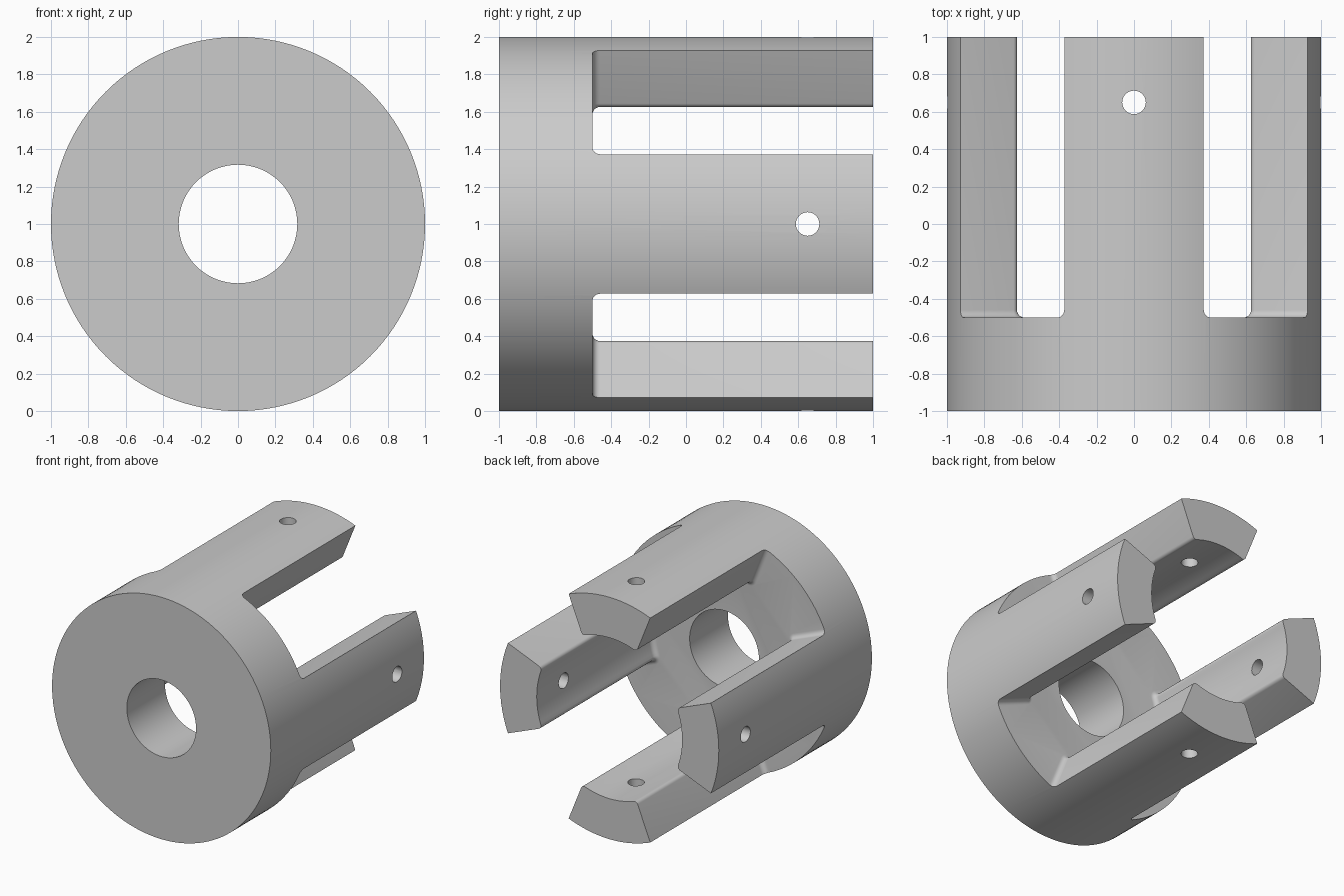
import bpy, bmesh, math
from mathutils import Vector, Matrix

if "Cube" in bpy.data.objects:
    bpy.data.objects.remove(bpy.data.objects["Cube"])

INNER_R = 0.665              # inner radius of the prongs
HALF_ANGLE = math.atan2(0.373, 0.928)
EDGE_R = 0.03                # rounding of the inner prong edges
ROOT_R = 0.04                # rounding where prongs meet the floor
FLOOR_Y = -0.5

grey = bpy.data.materials.new("plain_grey")
grey.diffuse_color = (0.6, 0.6, 0.6, 1)
grey.use_nodes = True
grey.node_tree.nodes["Principled BSDF"].inputs["Base Color"].default_value = grey.diffuse_color


def make_object(name, bm):
    bmesh.ops.recalc_face_normals(bm, faces=bm.faces)
    mesh = bpy.data.meshes.new(name)
    bm.to_mesh(mesh)
    bm.free()
    ob = bpy.data.objects.new(name, mesh)
    bpy.context.collection.objects.link(ob)
    mesh.materials.append(grey)
    return ob


def cylinder(name, radius, length, rotation, centre, sides):
    bm = bmesh.new()
    bmesh.ops.create_cone(bm, cap_ends=True, segments=sides, radius1=radius,
                          radius2=radius, depth=length,
                          matrix=Matrix.Translation(centre) @ rotation)
    return make_object(name, bm)


def cut(target, cutter):
    mod = target.modifiers.new(cutter.name, 'BOOLEAN')
    mod.operation = 'DIFFERENCE'
    mod.solver = 'EXACT'
    mod.object = cutter
    bpy.context.view_layer.objects.active = target
    bpy.ops.object.modifier_apply(modifier=mod.name)
    bpy.data.objects.remove(cutter)


def prong_outline(grow):
    """Sides and inner arc of the top prong, left to right, grown outward."""
    u = Vector((math.sin(HALF_ANGLE), math.cos(HALF_ANGLE)))
    n = Vector((u.y, -u.x))
    c = u * math.sqrt((INNER_R + EDGE_R) ** 2 - EDGE_R ** 2) - n * EDGE_R
    arc_half = math.atan2(c.x, c.y)
    right = []
    for i in range(1, 9):                       # inner arc
        a = arc_half * i / 8
        right.append(Vector((math.sin(a), math.cos(a))) * (INNER_R - grow))
    a0 = math.atan2(-c.y, -c.x)
    a1 = math.atan2(n.y, n.x)
    for i in range(1, 7):                       # rounded edge
        a = a0 + (a1 - a0) * i / 6
        right.append(c + Vector((math.cos(a), math.sin(a))) * (EDGE_R + grow))
    right.append(u * 1.35 + n * grow)           # flat side
    left = [Vector((-p.x, p.y)) for p in reversed(right)]
    return left + [Vector((0, INNER_R - grow))] + right


# Cutter for the cavity and the four slots, lofted with a rounded root
bm = bmesh.new()
sections = []
for i in range(7):
    t = math.pi / 2 * i / 6
    sections.append((FLOOR_Y + ROOT_R * (1 - math.cos(t)), ROOT_R * (1 - math.sin(t))))
sections.append((1.2, 0.0))
rings = []
for y, grow in sections:
    ring = []
    for c, s in ((1, 0), (0, 1), (-1, 0), (0, -1)):
        for p in prong_outline(grow):
            ring.append(bm.verts.new((p.x * c + p.y * s, y, p.y * c - p.x * s)))
    rings.append(ring)
for a, b in zip(rings, rings[1:]):
    for i in range(len(a)):
        j = (i + 1) % len(a)
        bm.faces.new((a[i], a[j], b[j], b[i]))
bm.faces.new(rings[0])
bm.faces.new(rings[-1])
bmesh.ops.translate(bm, verts=bm.verts, vec=(0, 0, 1))
slots = make_object("slot_cutter", bm)

# Slotted body with a round bore through the front disc
along_y = Matrix.Rotation(math.pi / 2, 4, 'X')
along_x = Matrix.Rotation(math.pi / 2, 4, 'Y')
body = cylinder("slotted_body", 1.0, 2.0, along_y, (0, 0, 1), 128)
cut(body, slots)
cut(body, cylinder("bore_cutter", 0.317, 1.6, along_y, (0, -0.8, 1), 64))

# Pin holes near the prong ends
cut(body, cylinder("side_pin_cutter", 0.063, 2.6, along_x, (0, 0.65, 1), 32))
cut(body, cylinder("upright_pin_cutter", 0.063, 2.6, Matrix.Identity(4), (0, 0.65, 1), 32))

bpy.ops.object.select_all(action='DESELECT')
body.select_set(True)
bpy.context.view_layer.objects.active = body
bpy.ops.object.shade_smooth_by_angle(angle=math.radians(25))
